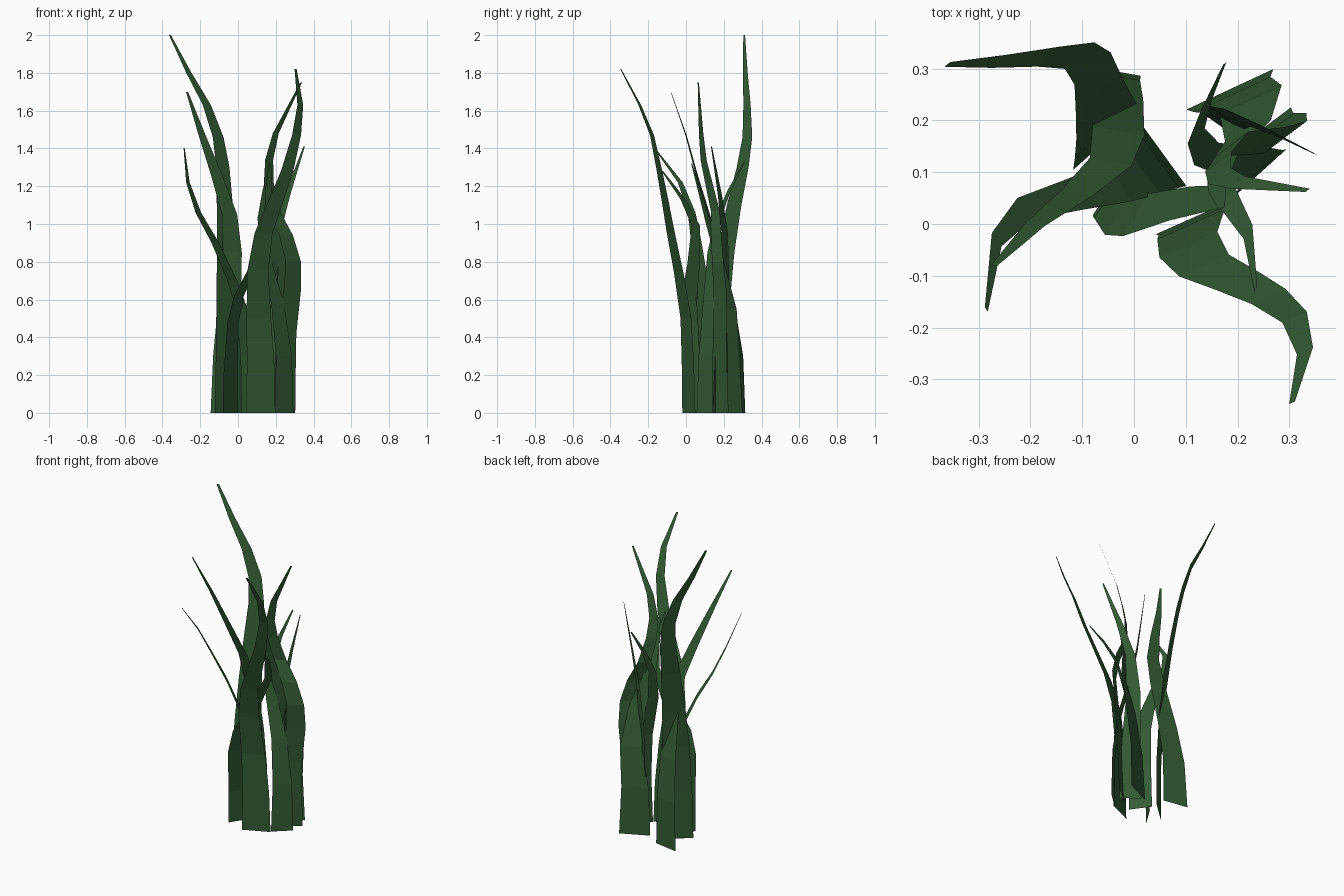
import bpy
import bmesh
from math import cos, sin, radians
from mathutils import Vector

default_cube = bpy.data.objects.get("Cube")
if default_cube:
    bpy.data.objects.remove(default_cube, do_unlink=True)

# Single leaf colour
green = bpy.data.materials.new("leaf_green")
green.use_nodes = True
leaf_colour = (0.034, 0.105, 0.036, 1)
green.diffuse_color = leaf_colour
green.node_tree.nodes["Principled BSDF"].inputs["Base Color"].default_value = leaf_colour


def taper(height_fraction):
    """Relative blade width, from full at the root to a narrow tip."""
    return 1 - 0.93 * height_fraction ** 1.35


def blade(name, width, angle, *spine):
    """Flat ribbon swept along a spine, with a constant sideways direction.

    Width and spine points are in hundredths of a unit, angle in degrees.
    """
    side = Vector((cos(radians(angle)), sin(radians(angle)), 0))
    tip_height = spine[-1][2]
    bm = bmesh.new()
    previous = None
    for point in spine:
        centre = Vector(point) / 100
        half = side * (width / 200) * taper(point[2] / tip_height)
        row = [bm.verts.new(centre - half), bm.verts.new(centre + half)]
        if previous:
            bm.faces.new((previous[0], previous[1], row[1], row[0]))
        previous = row
    mesh = bpy.data.meshes.new(name)
    bm.to_mesh(mesh)
    bm.free()
    mesh.materials.append(green)
    blade_object = bpy.data.objects.new(name, mesh)
    bpy.context.scene.collection.objects.link(blade_object)
    return blade_object


# Tallest blade, sweeping back and then to the right
blade("tall_back_blade", 19.5, 42,
      (-5, 16.5, 0), (-5, 16.5, 30), (-5.5, 18, 60), (-6, 21, 85), (-7, 25.5, 110),
      (-8, 30, 130), (-10.5, 32.5, 146), (-16.5, 32.3, 163), (-26, 31.4, 180), (-36, 30.8, 200))

# Broad blade arching forward
blade("broad_front_blade", 17, 24,
      (12, 1.5, 0), (12, 1, 25), (11, 0, 50), (10.5, -4, 75), (13.5, -8, 95),
      (20, -11, 112), (26, -14, 128), (31, -18, 147), (33, -24.5, 163), (30.5, -34.5, 182))

# Blades on the left side
blade("left_wavy_blade", 15, 37,
      (24.3, 18, 0), (25, 17.5, 25), (25.7, 17.5, 42), (28.8, 18, 65), (29.3, 16.8, 80),
      (25.5, 16, 94), (19, 15.5, 107), (16.3, 12, 122), (16.5, 9.3, 134), (20, 8, 148),
      (33.5, 6.5, 175))
blade("left_leaning_blade", 13, -35,
      (18, 18, 0), (18, 19, 40), (17.5, 20.5, 70), (20, 20.5, 95), (26, 18, 115), (35, 13.5, 141))
blade("left_back_blade", 18.5, 25,
      (18.5, 26, 0), (19, 25, 30), (22.5, 24, 55), (22, 18, 80), (17, 12, 100),
      (16, 7, 118), (17, 3, 132))
blade("left_inner_blade", 13, 42,
      (24.5, 10, 0), (24.3, 10.5, 30), (21, 12, 58), (14, 13.5, 85), (12, 17, 103),
      (14, 23, 118), (17.5, 31, 133))

# Blades on the right side
blade("right_back_blade", 16, -10,
      (-6.6, 30, 0), (-6, 29, 30), (-4.5, 25, 55), (-3, 18, 85), (-4.5, 12, 105),
      (-11, 6, 125), (-19, 0, 147), (-27, -8, 170))
blade("right_drooping_blade", 14, -54,
      (6, 13, 0), (5, 12, 30), (2, 10, 55), (-3, 8, 70), (-12, 5.5, 90),
      (-21, 3, 106), (-26.5, -3, 122), (-28.5, -16.5, 140))

# Short blade crossing behind the broad one
blade("crossing_blade", 15, 58,
      (-4, 8, 0), (-4, 7, 20), (-2.6, 2.7, 48), (0.5, 1.8, 62), (9, 4, 79),
      (18, 5.2, 99), (22, -1.5, 113), (23.5, -12.5, 128))
